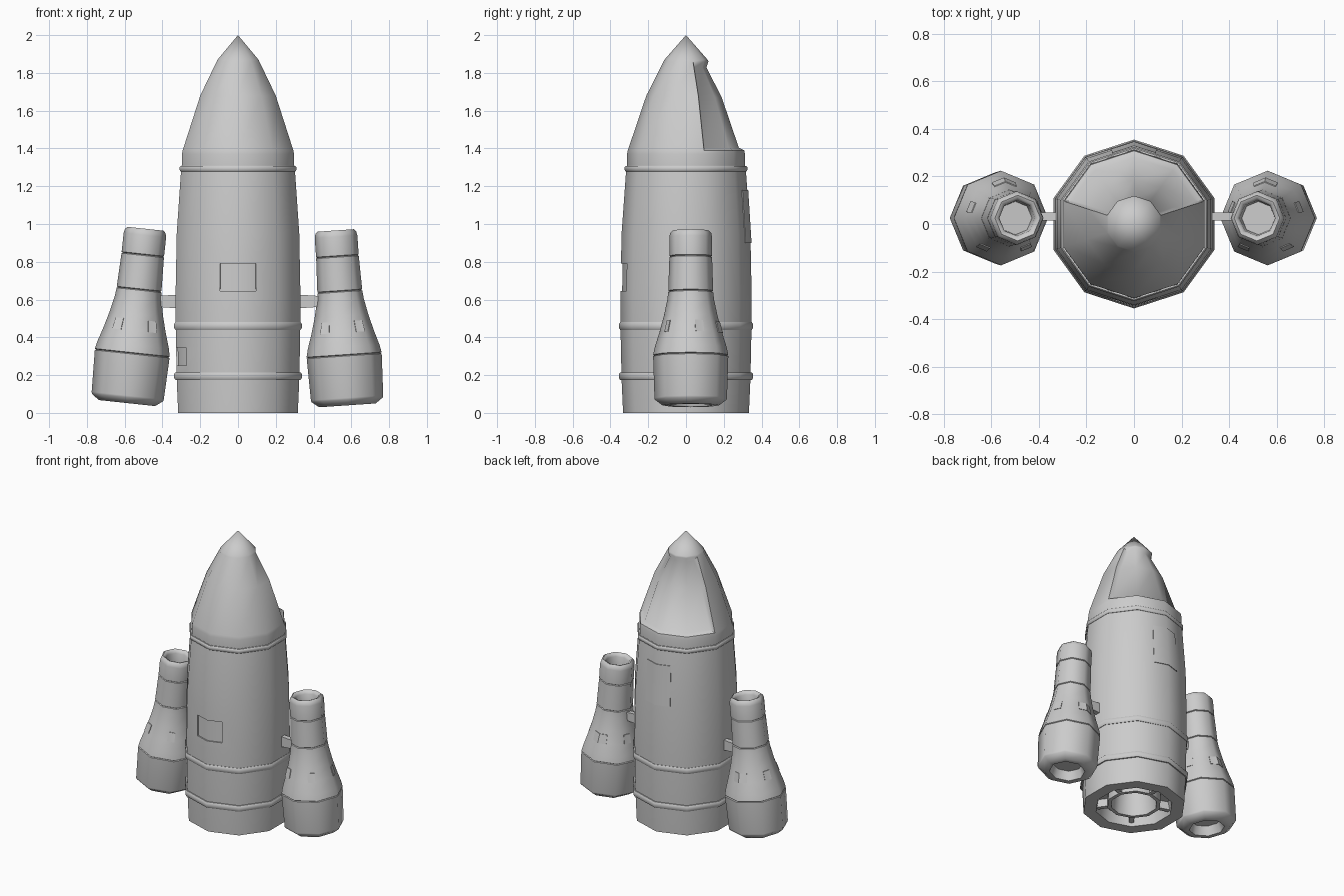
import bpy, bmesh
from math import cos, sin, pi, radians, degrees
from mathutils import Matrix

if "Cube" in bpy.data.objects:
    bpy.data.objects.remove(bpy.data.objects["Cube"])


def finish(name, bm, mat=Matrix(), smooth=True):
    bmesh.ops.recalc_face_normals(bm, faces=bm.faces)
    bm.transform(mat)
    me = bpy.data.meshes.new(name)
    bm.to_mesh(me)
    bm.free()
    ob = bpy.data.objects.new(name, me)
    bpy.context.collection.objects.link(ob)
    if smooth:
        shade(ob)
    return ob


def activate(ob):
    bpy.ops.object.select_all(action='DESELECT')
    ob.select_set(True)
    bpy.context.view_layer.objects.active = ob


def shade(ob):
    activate(ob)
    bpy.ops.object.shade_smooth_by_angle(angle=radians(47))


def revolve(profile, n, closed=False):
    """Faceted lathe; a vertex always points to +y, r = 0 gives a pole."""
    bm = bmesh.new()
    rings = []
    for r, z in profile:
        if r == 0:
            rings.append([bm.verts.new((0, 0, z))] * n)
        else:
            rings.append([bm.verts.new((r * cos(pi / 2 + 2 * pi * k / n),
                                        r * sin(pi / 2 + 2 * pi * k / n), z)) for k in range(n)])
    pairs = list(zip(rings, rings[1:])) + ([(rings[-1], rings[0])] if closed else [])
    for a, b in pairs:
        for k in range(n):
            j = (k + 1) % n
            quad = list(dict.fromkeys((a[k], a[j], b[j], b[k])))
            bm.faces.new(quad)
    bmesh.ops.recalc_face_normals(bm, faces=bm.faces)
    return bm


def radius_at(outline, z):
    for (r0, z0), (r1, z1) in zip(outline, outline[1:]):
        if z0 <= z <= z1:
            return r0 + (r1 - r0) * (z - z0) / (z1 - z0)


def patch(outline, n, angle, half, z0, z1, inner, outer):
    """Thin slab that follows the faceted wall around the given angle."""
    step = 360 / n
    corners = [90 + step * k for k in range(-n, n)]
    angs = [angle - half] + [c for c in corners if angle - half < c < angle + half] + [angle + half]
    bm = bmesh.new()
    cols = []
    for a in angs:
        d = (a - 90) % step - step / 2
        f = cos(pi / n) / cos(radians(d))
        loop = []
        for z, off in ((z0, inner), (z0, outer), (z1, outer), (z1, inner)):
            r = (radius_at(outline, z) + off) * f
            loop.append(bm.verts.new((r * cos(radians(a)), r * sin(radians(a)), z)))
        cols.append(loop)
    for a, b in zip(cols, cols[1:]):
        for k in range(4):
            j = (k + 1) % 4
            bm.faces.new((a[k], a[j], b[j], b[k]))
    bm.faces.new(cols[0])
    bm.faces.new(cols[-1])
    return bm


def box(size, mat):
    bm = bmesh.new()
    bmesh.ops.create_cube(bm, size=1, matrix=mat @ Matrix.Diagonal((*size, 1)))
    return bm


# Main hull with a hollow engine bay underneath
wall = [(.333, 0), (.34, .15), (.345, .35), (.348, .6), (.341, .95), (.318, 1.27), (.313, 1.31)]
bay = [(0, .2), (.14, .2), (.15, .08), (.235, .08), (.25, 0)]
hull = finish("hull", revolve(bay + wall + [(0, 1.31)], 10), smooth=False)
for name, ang, half, z0, z1 in (("front_hatch", 270, 17, .645, .79), ("side_hatch", 198, 15, .25, .345)):
    cutter = finish(name + "_cutter", patch(wall, 10, ang, half, z0, z1, -.009, .03), smooth=False)
    activate(hull)
    mod = hull.modifiers.new("recess", 'BOOLEAN')
    mod.operation, mod.solver, mod.object = 'DIFFERENCE', 'EXACT', cutter
    bpy.ops.object.modifier_apply(modifier=mod.name)
    bpy.data.objects.remove(cutter)
shade(hull)
finish("back_hatch", patch(wall, 10, 90, 17, .9, 1.18, -.01, .005))

# Raised bands round the hull
for name, z, h, r in (("lower_band", .195, .02, .355), ("middle_band", .46, .02, .355), ("upper_band", 1.293, .015, .325)):
    finish(name, revolve([(r - .03, z - h), (r - .006, z - h), (r, z - h * .5), (r, z + h * .5),
                          (r - .006, z + h), (r - .03, z + h)], 10, True))

# Nose cone with a large sunken panel across the back
bm = revolve([(0, 1.3), (.312, 1.3), (.312, 1.37), (.308, 1.39), (.21, 1.68),
              (.119, 1.86), (.114, 1.87), (0, 2.0)], 10)
back = [f for f in bm.faces if 1.39 < f.calc_center_median().z < 1.86
        and f.calc_center_median().y > .35 * abs(f.calc_center_median().x)]
bmesh.ops.inset_region(bm, faces=back, thickness=.022, depth=-.022, use_even_offset=True)
finish("nose_cone", bm)

# Main engine nozzle held by spokes
finish("engine_nozzle", revolve([(.13, .19), (.15, .02), (.175, .02), (.175, .1), (.16, .19)], 10, True))
for k in range(5):
    m = Matrix.Rotation(radians(90 + 72 * k), 4, 'Z') @ Matrix.Translation((.205, 0, .055))
    finish("engine_spoke", box((.08, .03, .06), m), smooth=False)


# Side boosters: bottle-shaped octagons, hollow at both ends, with seam grooves
def groove(r, z):
    return [(r, z - .004), (r - .006, z), (r, z + .004)]


shell = ([(.192, .04)] + groove(.199, .265) + [(.19, .31), (.165, .39), (.142, .475), (.124, .56)]
         + groove(.119, .605) + groove(.113, .79) + [(.113, .895)])
profile = [(0, .06), (.095, .06), (.115, 0), (.15, 0), (.19, .03)] + shell + [
    (.108, .916), (.096, .928), (.084, .924), (.075, .905), (.07, .84), (0, .84)]
for side, x, z, tilt in (("left", -.588, .052, 6.1), ("right", .58, .04, -3.9)):
    m = Matrix.Translation((x, .025, z)) @ Matrix.Rotation(radians(tilt), 4, 'Y')
    finish(side + "_booster", revolve(profile, 8), m)
    for ang, half in ((90, 19), (18, 9), (162, 9), (234, 8.5), (306, 8.5)):
        finish(side + "_booster_window", patch(shell, 8, ang, half, .385, .445, -.01, .004), m, False)
    # strut joining booster and hull
    s = -1 if x < 0 else 1
    bm = box((.14, .034, .075), Matrix.Translation((s * .37, .032, .59)))
    for v in bm.verts:
        if abs(v.co.x) > .37:
            v.co.z = .59 + (v.co.z - .59) * .75
    finish(side + "_strut", bm, smooth=False)
